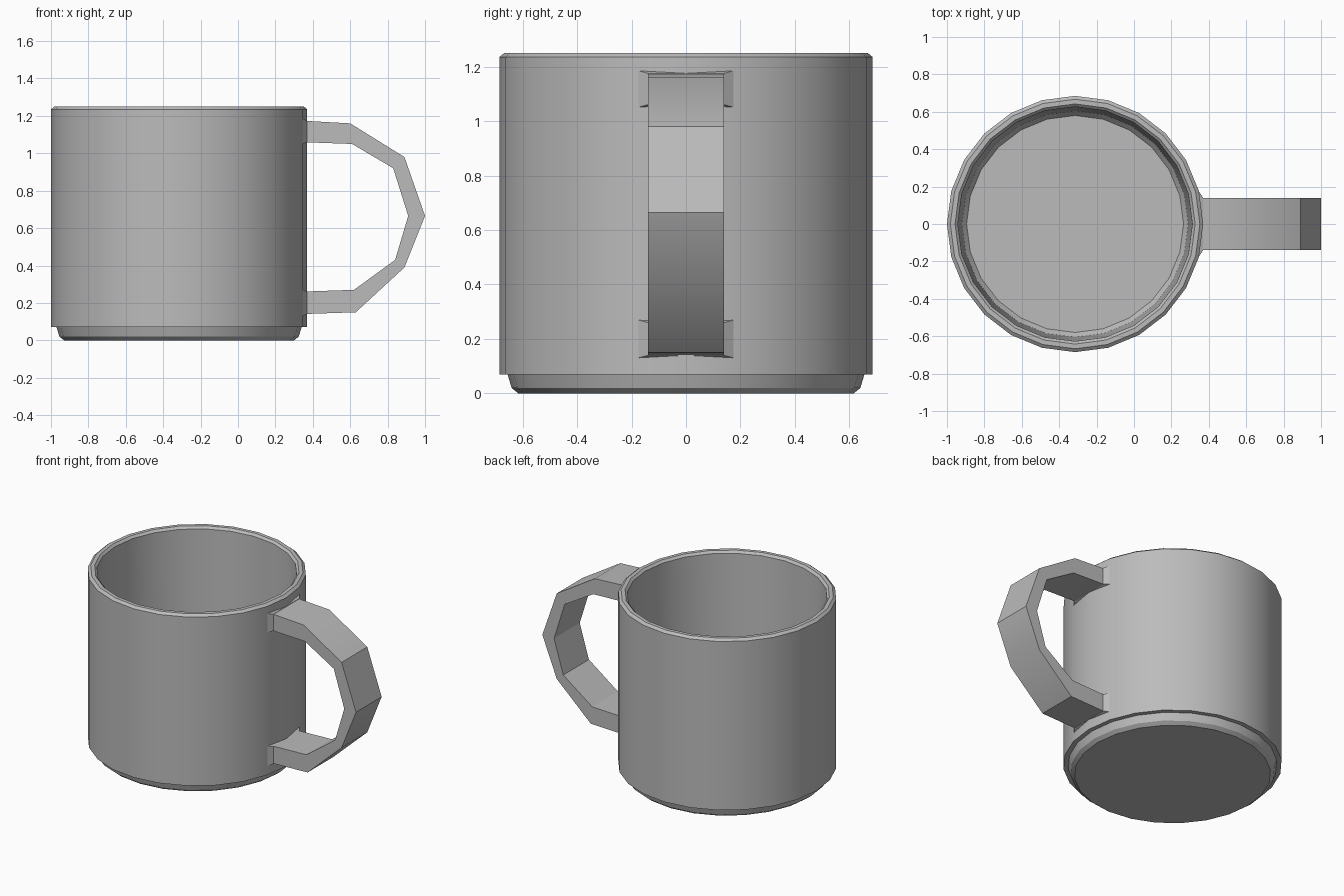
import bpy, bmesh, math

cube = bpy.data.objects.get("Cube")
if cube:
    bpy.data.objects.remove(cube, do_unlink=True)

grey = bpy.data.materials.new("plain grey")
grey.use_nodes = True
colour = (0.5, 0.5, 0.5, 1)
grey.diffuse_color = colour
grey.node_tree.nodes["Principled BSDF"].inputs["Base Color"].default_value = colour

CENTRE_X, SIDES, HALF_WIDTH = -0.315, 24, 0.14


def finish(bm, name):
    bmesh.ops.recalc_face_normals(bm, faces=bm.faces)
    mesh = bpy.data.meshes.new(name)
    bm.to_mesh(mesh)
    bm.free()
    mesh.materials.append(grey)
    obj = bpy.data.objects.new(name, mesh)
    bpy.context.collection.objects.link(obj)
    bpy.ops.object.select_all(action='DESELECT')
    obj.select_set(True)
    bpy.context.view_layer.objects.active = obj
    bpy.ops.object.shade_smooth_by_angle(angle=math.radians(32))
    return obj


def loft(bm, rings, caps=True):
    """Join rings of points with quads, closing both ends."""
    loops = [[bm.verts.new(p) for p in ring] for ring in rings]
    n = len(loops[0])
    for a, b in zip(loops, loops[1:]):
        for i in range(n):
            j = (i + 1) % n
            bm.faces.new((a[i], a[j], b[j], b[i]))
    if caps:
        bm.faces.new(loops[0])
        bm.faces.new(loops[-1])


def circle(radius, z):
    return [(CENTRE_X + radius * math.cos(math.tau * i / SIDES),
             radius * math.sin(math.tau * i / SIDES), z) for i in range(SIDES)]


def rectangle(outer, inner, half):
    return [(outer[0], -half, outer[1]), (outer[0], half, outer[1]),
            (inner[0], half, inner[1]), (inner[0], -half, inner[1])]


# Cup: one closed profile from the base, over the rim, to the inner floor
profile = [(0.615, 0), (0.64, 0.02), (0.655, 0.07), (0.685, 0.07),
           (0.685, 1.235), (0.667, 1.25), (0.642, 1.25), (0.627, 1.235),
           (0.605, 0.12), (0.58, 0.09)]
bm = bmesh.new()
loft(bm, [circle(r, z) for r, z in profile])
finish(bm, "cup")

# Handle: a rectangular section swept through outer and inner outlines
outer = [(0.33, 1.175), (0.60, 1.16), (0.89, 0.98), (1, 0.665),
         (0.89, 0.39), (0.63, 0.15), (0.33, 0.14)]
inner = [(0.33, 1.06), (0.61, 1.05), (0.83, 0.92), (0.91, 0.665),
         (0.84, 0.43), (0.62, 0.27), (0.33, 0.26)]
bm = bmesh.new()
loft(bm, [rectangle(o, i, HALF_WIDTH) for o, i in zip(outer, inner)])
finish(bm, "handle")

# Small flared collars where the handle meets the cup
for name, top, bottom in (("upper_collar", 1.175, 1.06), ("lower_collar", 0.26, 0.14)):
    bm = bmesh.new()
    loft(bm, [rectangle((0.345, top + 0.01), (0.345, bottom - 0.01), 0.177),
              rectangle((0.37, top), (0.37, bottom), HALF_WIDTH)])
    finish(bm, name)
